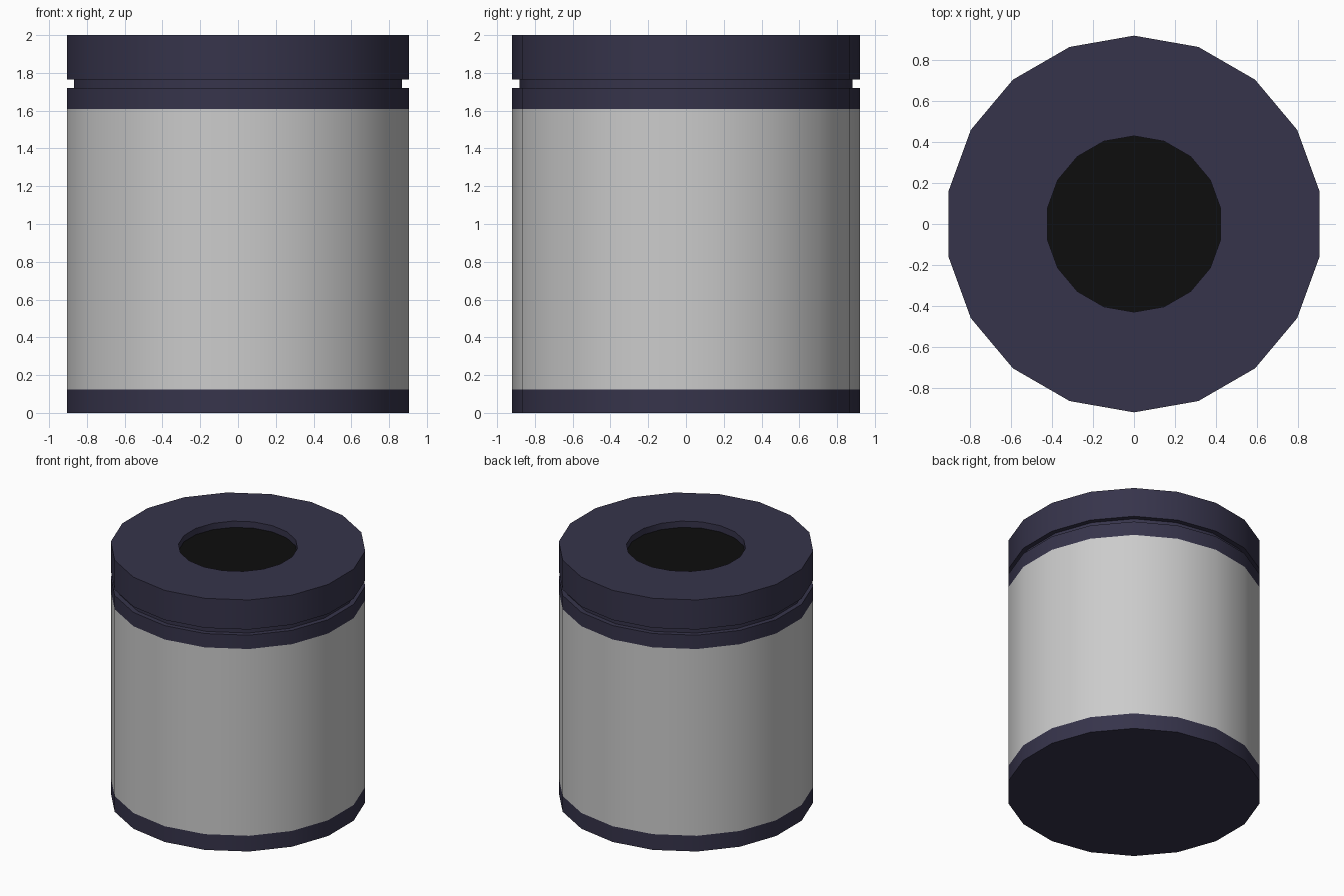
import bpy
import bmesh
from math import cos, sin, pi, radians

if "Cube" in bpy.data.objects:
    bpy.data.objects.remove(bpy.data.objects["Cube"])

SIDES = 18
R = 0.92          # outer radius
HOLE = 0.43       # recess radius


def material(name, color):
    m = bpy.data.materials.new(name)
    m.diffuse_color = (*color, 1)
    m.use_nodes = True
    m.node_tree.nodes["Principled BSDF"].inputs["Base Color"].default_value = m.diffuse_color
    return m


def lathe(name, profile, mat=None, cap_bottom=False, cap_top=False):
    """Spin (radius, z) points around z; optional flat end caps."""
    bm = bmesh.new()
    rings = []
    for r, z in profile:
        angles = [pi / 2 + 2 * pi * i / SIDES for i in range(SIDES)]
        rings.append([bm.verts.new((r * cos(a), r * sin(a), z)) for a in angles])
    for lo, hi in zip(rings, rings[1:]):
        for i in range(SIDES):
            j = (i + 1) % SIDES
            bm.faces.new((lo[i], lo[j], hi[j], hi[i]))
    if cap_bottom:
        bm.faces.new(rings[0][::-1])
    if cap_top:
        bm.faces.new(rings[-1])
    mesh = bpy.data.meshes.new(name)
    bm.to_mesh(mesh)
    bm.free()
    if mat:
        mesh.materials.append(mat)
    obj = bpy.data.objects.new(name, mesh)
    bpy.context.collection.objects.link(obj)
    bpy.ops.object.select_all(action='DESELECT')
    obj.select_set(True)
    bpy.context.view_layer.objects.active = obj
    bpy.ops.object.shade_smooth_by_angle(angle=radians(30))
    return obj


navy = material("dark_navy", (0.037, 0.034, 0.07))
black = material("black", (0.004, 0.004, 0.004))

# Base band, closed underneath
lathe("base_band", [(R, 0), (R, 0.125)], navy, cap_bottom=True)

# Plain grey body wall
lathe("body", [(R, 0.125), (R, 1.61)])

# Lid: lower collar, groove, thick cap and the wall of the round recess
lathe("lid", [(R, 1.61), (R, 1.72), (0.882, 1.72), (0.882, 1.765),
              (R, 1.765), (R, 2.0), (HOLE, 2.0), (HOLE, 1.95)], navy)

# Black floor of the recess
lathe("recess_floor", [(HOLE, 1.95)], black, cap_top=True)
